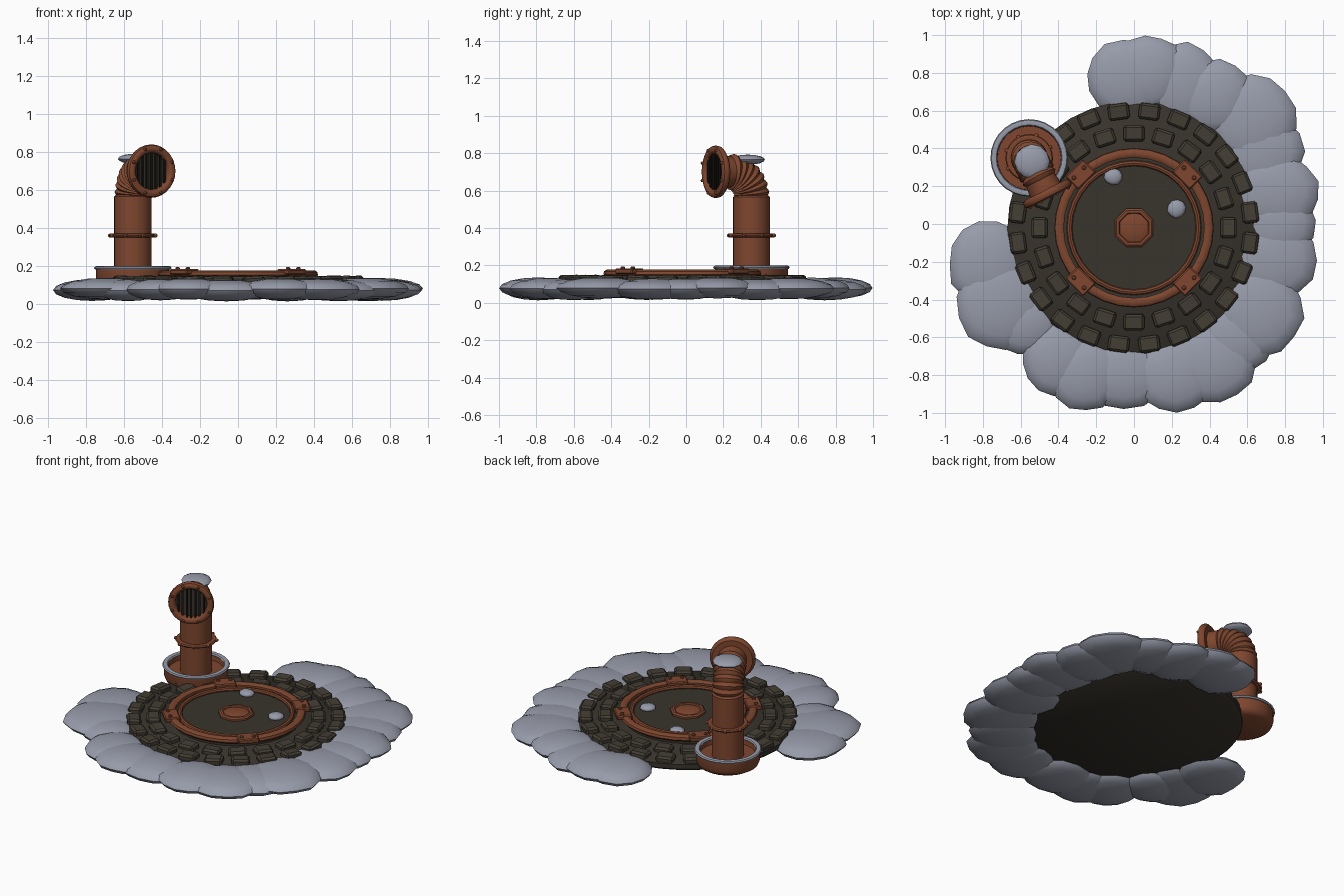
import bpy, bmesh, math, random
from mathutils import Matrix, Vector

if "Cube" in bpy.data.objects:
    bpy.data.objects.remove(bpy.data.objects["Cube"])

random.seed(4)
TAU = math.tau
T, S = Matrix.Translation, Matrix.Diagonal


def R(deg, axis):
    return Matrix.Rotation(math.radians(deg), 4, axis)


def material(name, rgb):
    m = bpy.data.materials.new(name)
    m.diffuse_color = (*rgb, 1)
    m.use_nodes = True
    m.node_tree.nodes["Principled BSDF"].inputs["Base Color"].default_value = m.diffuse_color
    return m


SNOW = material("snow_grey", (0.31, 0.33, 0.40))
COPPER = material("copper_brown", (0.21, 0.062, 0.028))
DARK = material("dark_earth", (0.040, 0.033, 0.025))
STONE = material("stone_brown", (0.056, 0.047, 0.034))
BLACK = material("grille_black", (0.012, 0.009, 0.007))


def finish(name, bm, mat, angle=40, bevel=0):
    bmesh.ops.remove_doubles(bm, verts=bm.verts, dist=1e-5)
    bmesh.ops.recalc_face_normals(bm, faces=bm.faces)
    me = bpy.data.meshes.new(name)
    bm.to_mesh(me)
    bm.free()
    me.materials.append(mat)
    if angle:
        me.shade_smooth()
        me.set_sharp_from_angle(angle=math.radians(angle))
    ob = bpy.data.objects.new(name, me)
    bpy.context.collection.objects.link(ob)
    if bevel:
        mod = ob.modifiers.new("soft_edges", "BEVEL")
        mod.width, mod.segments = bevel, 1
    return ob


def skin(bm, rings, loop=False):
    """Join neighbouring rings of points with quads."""
    vs = [[bm.verts.new(p) for p in ring] for ring in rings]
    n = len(vs[0])
    for a, b in zip(vs, vs[1:] + (vs[:1] if loop else [])):
        for i in range(n):
            j = (i + 1) % n
            bm.faces.new((a[i], a[j], b[j], b[i]))


def lathe(bm, profile, segs=32, mat=Matrix(), loop=False, phase=0.0):
    """Spin (radius, height) points round local z."""
    skin(bm, [[mat @ Vector((r * math.cos(TAU * (i + phase) / segs),
                             r * math.sin(TAU * (i + phase) / segs), z))
               for i in range(segs)] for r, z in profile], loop)


def turned(name, profile, mat, segs=32, place=Matrix(), loop=False, phase=0.0, angle=40):
    bm = bmesh.new()
    lathe(bm, profile, segs, place, loop, phase)
    return finish(name, bm, mat, angle)


def torus_profile(r, z, a, b, n=8):
    return [(r + a * math.cos(TAU * k / n), z + b * math.sin(TAU * k / n)) for k in range(n)]


def box(bm, mat, size):
    bmesh.ops.create_cube(bm, size=1, matrix=mat @ S((*size, 1)))


def bolt(bm, mat, r=0.012, h=0.012):
    lathe(bm, [(0, 0), (r, 0), (r, h * 0.6), (r * 0.6, h), (0, h)], 8, mat)


def mound(bm, x, y, z, rx, ry, h, segs=14):
    """Flattened, slightly uneven lump of snow."""
    wob = [random.uniform(0.95, 1.03) for _ in range(segs)]
    turn = random.uniform(0, TAU)
    rings = []
    for k in range(9):
        t = math.pi * k / 8 - math.pi / 2
        rings.append([(x + rx * wob[i] * math.cos(t) * math.cos(turn + TAU * i / segs),
                       y + ry * wob[i] * math.cos(t) * math.sin(turn + TAU * i / segs),
                       z + h * math.sin(t)) for i in range(segs)])
    skin(bm, rings)


# Ground disc and the cobbles set into it
HUB = T((0, -0.02, 0))
turned("ground_disc", [(0, 0.06), (0.65, 0.06), (0.67, 0.075), (0.67, 0.105), (0.655, 0.116), (0, 0.116)],
       DARK, 36, HUB)
for name, count, radius, size, off in (("outer_cobbles", 24, 0.62, (0.085, 0.112, 0.05), 0.5),
                                       ("inner_cobbles", 20, 0.50, (0.085, 0.11, 0.05), 0.0)):
    bm = bmesh.new()
    for i in range(count):
        tilt = R(random.uniform(-4, 4), 'X') @ R(random.uniform(-4, 4), 'Y')
        box(bm, HUB @ R(360 * (i + off) / count, 'Z') @ T((radius, 0, 0.121)) @ tilt, size)
    finish(name, bm, STONE, 0, 0.012)

# Snow bank of overlapping mounds, open towards the pipe: x, y, rx, ry
bank = [(-0.03, 0.77, 0.23, 0.21), (0.08, 0.80, 0.20, 0.20), (0.26, 0.74, 0.21, 0.22),
        (0.43, 0.67, 0.20, 0.20), (0.63, 0.55, 0.23, 0.24), (0.68, 0.38, 0.22, 0.22),
        (0.74, 0.17, 0.24, 0.21), (0.76, 0.00, 0.20, 0.20), (0.73, -0.18, 0.245, 0.23),
        (0.66, -0.46, 0.24, 0.25), (0.53, -0.60, 0.22, 0.20), (0.42, -0.73, 0.23, 0.22),
        (0.22, -0.79, 0.22, 0.21), (-0.06, -0.79, 0.24, 0.19), (-0.26, -0.79, 0.20, 0.20),
        (-0.41, -0.71, 0.19, 0.20), (-0.58, -0.52, 0.18, 0.18), (-0.70, -0.42, 0.24, 0.25),
        (-0.77, -0.21, 0.215, 0.23)]
bm = bmesh.new()
for k, (x, y, rx, ry) in enumerate(bank):
    mound(bm, x, y, 0.075 + 0.005 * math.sin(k * 2.3), rx, ry, 0.057)
finish("snow_bank", bm, SNOW, 50)

# Hatch: collar, rings, lid and centre knob
turned("hatch_collar", [(0.39, 0.11), (0.39, 0.15), (0.34, 0.15), (0.34, 0.11)], DARK, 32, HUB, True)
turned("outer_ring", [(0.372, 0.14), (0.41, 0.14), (0.422, 0.152), (0.418, 0.168), (0.405, 0.177),
                      (0.385, 0.177), (0.372, 0.168)], COPPER, 32, HUB, True)
turned("inner_ring", torus_profile(0.342, 0.155, 0.015, 0.015), COPPER, 32, HUB, True)
turned("hatch_lid", [(0, 0.10), (0.335, 0.10), (0.335, 0.148), (0, 0.148)], DARK, 32, HUB)
turned("knob_ring", [(0.08, 0.145), (0.11, 0.145), (0.11, 0.160), (0.10, 0.168), (0.085, 0.168), (0.08, 0.16)],
       COPPER, 8, HUB, True, 0.5)
turned("knob_dome", [(0.088, 0.148), (0.085, 0.158), (0.06, 0.167), (0.03, 0.171), (0, 0.172)],
       COPPER, 16, HUB)

# Four hinge plates with bolts on the outer ring
plates, bolts = bmesh.new(), bmesh.new()
for a in (45, 135, 225, 315):
    m = HUB @ R(a, 'Z') @ T((0.40, 0, 0))
    box(plates, m @ T((0, 0, 0.168)), (0.095, 0.13, 0.03))
    for dy in (-0.038, 0.038):
        bolt(bolts, m @ T((0.012, dy, 0.182)))
finish("hinge_plates", plates, COPPER, 0, 0.006)
finish("hinge_bolts", bolts, COPPER)

# Snow lumps left on the lid
bm = bmesh.new()
mound(bm, -0.11, 0.25, 0.155, 0.05, 0.045, 0.022, 10)
mound(bm, 0.225, 0.08, 0.155, 0.05, 0.05, 0.022, 10)
finish("lid_snow", bm, SNOW, 50)

# Vent pipe: local +x is the way the mouth faces
PIPE = T((-0.555, 0.35, 0)) @ R(-63, 'Z')
turned("pipe_dish", [(0, 0.085), (0.16, 0.085), (0.185, 0.10), (0.195, 0.125), (0.195, 0.187),
                     (0.172, 0.187), (0.168, 0.155), (0, 0.155)], COPPER, 28, PIPE)
turned("dish_snow_rim", torus_profile(0.187, 0.189, 0.018, 0.011), SNOW, 28, PIPE, True)
turned("pipe_stem", [(0, 0.14), (0.098, 0.14), (0.098, 0.565), (0.088, 0.575), (0, 0.575)], COPPER, 24, PIPE)
turned("stem_flange", torus_profile(0.108, 0.36, 0.018, 0.011), COPPER, 24, PIPE, True)
bm = bmesh.new()
for i in range(8):
    bolt(bm, PIPE @ R(45 * i, 'Z') @ T((0.118, 0, 0.36)) @ R(90, 'Y'), 0.011, 0.017)
finish("flange_bolts", bm, COPPER)

# Ribbed elbow swept through a quarter turn, then straight to the mouth
bm = bmesh.new()
rings, BEND, SEGS, RIBS = [], 0.13, 24, 7


def hoop(cx, cz, t, r):
    rings.append([PIPE @ Vector((cx + r * math.cos(TAU * i / SEGS) * math.cos(t),
                                 r * math.sin(TAU * i / SEGS),
                                 cz - r * math.cos(TAU * i / SEGS) * math.sin(t))) for i in range(SEGS)])


for k in range(RIBS * 4 + 1):
    t = math.pi / 2 * k / (RIBS * 4)
    hoop(BEND * (1 - math.cos(t)), 0.57 + BEND * math.sin(t), t, (0.084, 0.092, 0.097, 0.092)[k % 4])
hoop(0.20, 0.70, math.pi / 2, 0.09)
skin(bm, rings)
finish("elbow", bm, COPPER, 35)

# Mouth flange, grille and bolts
MOUTH = PIPE @ T((0.195, 0, 0.70)) @ R(90, 'Y')
turned("mouth_flange", [(0.088, -0.005), (0.125, -0.005), (0.138, 0.006), (0.141, 0.020), (0.136, 0.034),
                        (0.122, 0.042), (0.108, 0.040), (0.098, 0.030), (0.096, 0.010)],
       COPPER, 28, MOUTH, True)
turned("mouth_back", [(0, 0.002), (0.1, 0.002), (0.1, 0.008), (0, 0.008)], DARK, 24, MOUTH)
bars, bolts = bmesh.new(), bmesh.new()
for i in range(-3, 4):
    y = i * 0.026
    box(bars, MOUTH @ T((0, y, 0.022)), (2 * math.sqrt(0.1 ** 2 - y ** 2), 0.011, 0.012))
for i in range(8):
    bolt(bolts, MOUTH @ R(45 * i + 22.5, 'Z') @ T((0.123, 0, 0.039)), 0.009, 0.01)
finish("grille_bars", bars, BLACK, 0)
finish("mouth_bolts", bolts, COPPER)

# Snow cap resting on the elbow
bm = bmesh.new()
mound(bm, -0.54, 0.33, 0.765, 0.092, 0.09, 0.027, 12)
finish("elbow_snow", bm, SNOW, 50)
